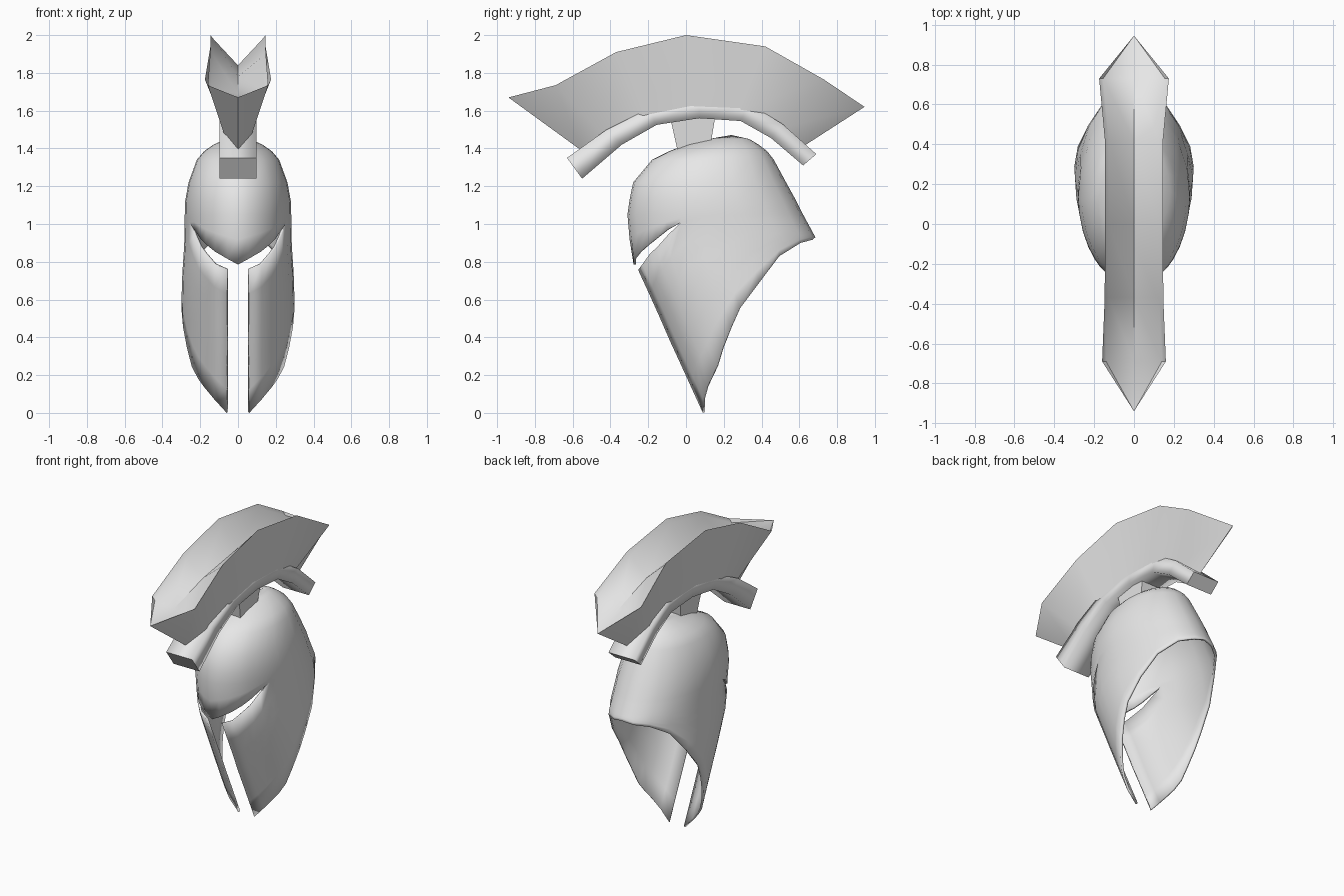
import bpy, bmesh, math

if "Cube" in bpy.data.objects:
    bpy.data.objects.remove(bpy.data.objects["Cube"])

grey = bpy.data.materials.new("plain grey")
grey.diffuse_color = (0.8, 0.8, 0.8, 1)
grey.use_nodes = True
grey.node_tree.nodes["Principled BSDF"].inputs["Base Color"].default_value = grey.diffuse_color


def lerp(table, t):
    """Piecewise linear lookup; each row is (key, value, ...)."""
    if t <= table[0][0]:
        return table[0][1:]
    for a, b in zip(table, table[1:]):
        if t <= b[0]:
            f = (t - a[0]) / (b[0] - a[0])
            return tuple(p + (q - p) * f for p, q in zip(a[1:], b[1:]))
    return table[-1][1:]


def skin(bm, rows, closed=False):
    """Quads between successive rows of points."""
    grid = [[bm.verts.new(p) for p in r] for r in rows]
    n = len(rows[0])
    for a, b in zip(grid, grid[1:]):
        for j in range(n if closed else n - 1):
            k = (j + 1) % n
            bm.faces.new((a[j], b[j], b[k], a[k]))
    return grid


def finish(bm, name, angle=None, recalc=True):
    bmesh.ops.remove_doubles(bm, verts=bm.verts, dist=0.0005)
    bmesh.ops.dissolve_degenerate(bm, edges=bm.edges, dist=0.0002)
    if recalc:
        bmesh.ops.recalc_face_normals(bm, faces=bm.faces)
    me = bpy.data.meshes.new(name)
    bm.to_mesh(me)
    bm.free()
    me.materials.append(grey)
    if angle:
        for p in me.polygons:
            p.use_smooth = True
        me.set_sharp_from_angle(angle=math.radians(angle))
    ob = bpy.data.objects.new(name, me)
    bpy.context.collection.objects.link(ob)
    return ob


# Helmet shell: elliptical levels (z, front y, back y, half width)
levels = [(0, 0.08, 1.0, 0.30), (0.22, -0.02, 0.90, 0.30), (0.36, -0.085, 0.83, 0.295),
          (0.555, -0.17, 0.76, 0.30), (0.755, -0.262, 0.70, 0.295), (0.80, -0.285, 0.69, 0.29),
          (0.93, -0.30, 0.685, 0.283), (1.05, -0.31, 0.62, 0.282), (1.12, -0.30, 0.585, 0.28),
          (1.22, -0.28, 0.53, 0.262), (1.34, -0.18, 0.465, 0.218), (1.385, -0.09, 0.43, 0.18),
          (1.42, 0.0, 0.385, 0.13), (1.45, 0.12, 0.335, 0.07), (1.47, 0.235, 0.245, 0.003)]
brow = [(0, 0.785), (31, 0.87), (45, 0.925), (55, 0.97), (66, 1.01)]
slit = [(11.5, 0.757), (25, 0.785), (45, 0.88), (55, 0.945), (66, 1.01)]
rim = [(11.5, 0.0), (52, 0.22), (68, 0.36), (89, 0.555), (127, 0.83), (147, 0.90), (180, 0.93)]


def shell(deg, z):
    yf, yb, w = lerp(levels, z)
    t = math.radians(deg)
    return (w * math.sin(t), (yf + yb) / 2 - (yb - yf) / 2 * math.cos(t), z)


half = [11.5, 25, 37, 45, 55, 66, 78, 89, 108, 127, 147, 165]
skirt = half + [180] + [360 - d for d in reversed(half)]
bm = bmesh.new()
dome_rows, skirt_rows = [], []
for d in [0] + skirt + [360]:
    m = min(d, 360 - d)
    low = lerp(brow, m)[0]
    zs = [low, (low + 1.05) / 2] + [lv[0] for lv in levels if lv[0] >= 1.05]
    dome_rows.append([shell(d, z) for z in zs])
for d in skirt:
    m = min(d, 360 - d)
    lo, hi = lerp(rim, m)[0], lerp(slit, m)[0]
    skirt_rows.append([shell(d, lo + (hi - lo) * i / 6) for i in range(7)])
skin(bm, dome_rows)
skin(bm, skirt_rows)
helmet = finish(bm, "helmet_shell", 40, recalc=False)
mod = helmet.modifiers.new("thickness", 'SOLIDIFY')
mod.thickness = 0.014
mod.offset = -1

# Curved crest holder: square bar following an arc (y, z)
upper = [(-0.63, 1.35), (-0.42, 1.50), (-0.20, 1.61), (0.07, 1.66), (0.33, 1.64), (0.51, 1.53), (0.69, 1.37)]
lower = [(-0.55, 1.24), (-0.34, 1.42), (-0.155, 1.525), (0.07, 1.56), (0.29, 1.545), (0.45, 1.455), (0.62, 1.31)]
W = 0.097
bm = bmesh.new()
g = skin(bm, [[(W, *u), (-W, *u), (-W, *l), (W, *l)] for u, l in zip(upper, lower)], True)
for f in bm.faces:
    f.smooth = True
bm.faces.new(g[0])
bm.faces.new(g[-1])
finish(bm, "crest_holder")

# Stem between helmet and holder
bm = bmesh.new()
g = skin(bm, [[(w, y0, z), (w, y1, z), (-w, y1, z), (-w, y0, z)]
              for w, y0, y1, z in ((0.05, -0.045, 0.125, 1.39), (0.065, -0.085, 0.155, 1.57))], True)
bm.faces.new(g[0])
bm.faces.new(g[1])
finish(bm, "crest_stem")

# Crest: boat-shaped plume with a V groove on top; rows are (y, z, half width)
top = [(-0.94, 1.67, 0), (-0.69, 1.735, 0.16), (-0.37, 1.91, 0.147), (0, 2.0, 0.146),
       (0.42, 1.94, 0.146), (0.73, 1.765, 0.175), (0.945, 1.62, 0)]
base = [(-0.555, 1.39, 0), (-0.42, 1.45, 0.065), (-0.22, 1.56, 0.095), (0.03, 1.61, 0.095),
        (0.28, 1.60, 0.095), (0.48, 1.50, 0.07), (0.635, 1.42, 0)]
groove = [1.67, 1.69, 1.78, 1.84, 1.80, 1.70, 1.62]
rows = []
for (ty, tz, tx), (by, bz, bx), gz in zip(top, base, groove):
    ix = max(tx - 0.02, 0)
    iz = tz - (0.025 if tx else 0)
    rows.append([(bx, by, bz), (tx, ty, tz), (ix, ty, iz), (0, ty, gz),
                 (-ix, ty, iz), (-tx, ty, tz), (-bx, by, bz)])
bm = bmesh.new()
skin(bm, rows, True)
finish(bm, "crest_plume", 35)
